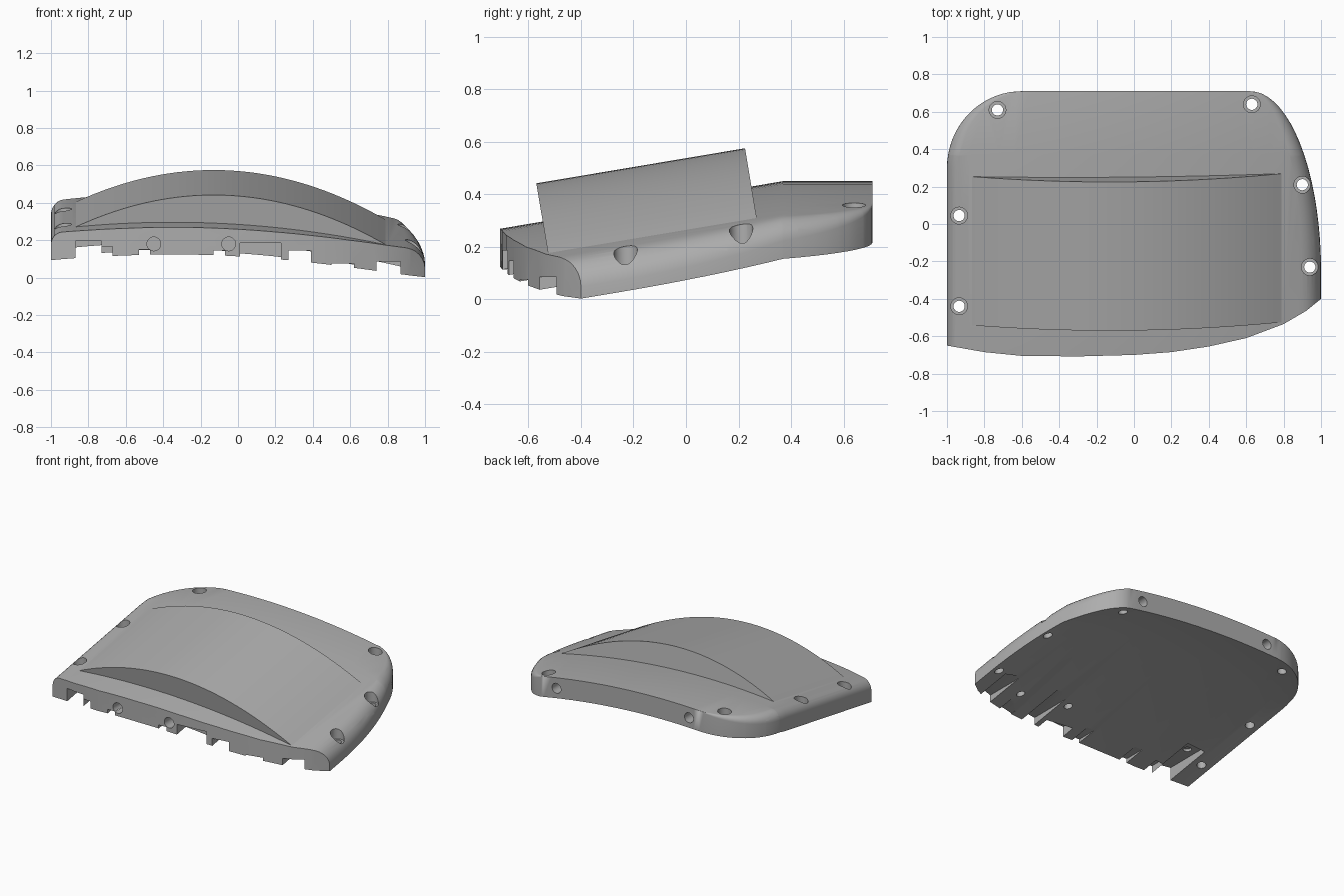
import bpy, bmesh, math
from mathutils import Vector, Matrix

old = bpy.data.objects.get("Cube")
if old:
    bpy.data.objects.remove(old, do_unlink=True)

grey = bpy.data.materials.new("plain_grey")
grey.use_nodes = True
colour = (0.42, 0.42, 0.42, 1)
grey.diffuse_color = colour
grey.node_tree.nodes["Principled BSDF"].inputs["Base Color"].default_value = colour

SLOPE, THICK = 0.168, 0.145


def top_height(x, y):
    """Arched across x, rising to the back, level behind the crease."""
    return 0.27 - 0.095 * (x + 0.35) ** 2 + SLOPE * (min(y, 0.37) + 0.7)


def make_object(name, bm):
    bmesh.ops.recalc_face_normals(bm, faces=bm.faces)
    mesh = bpy.data.meshes.new(name)
    bm.to_mesh(mesh)
    bm.free()
    mesh.materials.append(grey)
    obj = bpy.data.objects.new(name, mesh)
    bpy.context.collection.objects.link(obj)
    return obj


def loft(bm, rings):
    """Skin a list of closed point rings and cap both ends."""
    loops = [[bm.verts.new(p) for p in ring] for ring in rings]
    n = len(loops[0])
    for a, b in zip(loops, loops[1:]):
        for i in range(n):
            j = (i + 1) % n
            bm.faces.new((a[i], a[j], b[j], b[i]))
    bm.faces.new(loops[0])
    bm.faces.new(loops[-1])


def cut(target, bm):
    cutter = make_object("cutter", bm)
    cutter.hide_render = True
    mod = target.modifiers.new("cut", "BOOLEAN")
    mod.operation, mod.solver, mod.object = "DIFFERENCE", "EXACT", cutter
    bpy.context.view_layer.objects.active = target
    bpy.ops.object.modifier_apply(modifier=mod.name)
    bpy.data.objects.remove(cutter, do_unlink=True)


def cut_box(target, x0, x1, y1, z1):
    bm = bmesh.new()
    size = Vector((x1 - x0, y1 + 1, z1 + 0.5))
    mid = Vector(((x0 + x1) / 2, (y1 - 1) / 2, (z1 - 0.5) / 2))
    bmesh.ops.create_cube(bm, size=1, matrix=Matrix.Translation(mid) @ Matrix.Diagonal((*size, 1)))
    cut(target, bm)


def cut_cylinder(target, start, end, radius):
    bm = bmesh.new()
    axis = Vector(end) - Vector(start)
    place = Matrix.Translation((Vector(start) + Vector(end)) / 2)
    turn = axis.to_track_quat("Z", "Y").to_matrix().to_4x4()
    bmesh.ops.create_cone(bm, cap_ends=True, segments=24, radius1=radius, radius2=radius,
                          depth=axis.length, matrix=place @ turn)
    cut(target, bm)


def smooth(obj):
    bpy.ops.object.select_all(action="DESELECT")
    obj.select_set(True)
    bpy.context.view_layer.objects.active = obj
    bpy.ops.object.shade_smooth_by_angle(angle=math.radians(25))


# Cover outline with the fillet radius at each point
outline = [(1, -0.8, 0.1)]
for i in range(19):
    t = math.radians(i * 5)
    outline.append((0.62 + 0.38 * math.cos(t), -0.25 + 0.96 * math.sin(t), 0.1 * math.cos(t)))
for i in range(18, -1, -1):
    t = math.radians(i * 5)
    outline.append((-0.6 - 0.4 * math.cos(t), 0.3 + 0.41 * math.sin(t), 0.06 * math.cos(t)))
outline.append((-1, -0.8, 0.06))

# Flat slab with a rounded rim, sliced and then bent to the arched surface
rings = [[(x, y, 0) for x, y, r in outline]]
for k in range(7):
    t = math.radians(k * 15)
    ring = []
    for x, y, r in outline:
        inward = Vector((0, min(y, 0.2))) - Vector((x, y))
        p = Vector((x, y)) + inward.normalized() * r * (1 - math.cos(t))
        ring.append((p.x, p.y, THICK - r * (1 - math.sin(t))))
    rings.append(ring)
bm = bmesh.new()
loft(bm, rings)
bmesh.ops.remove_doubles(bm, verts=bm.verts, dist=0.0005)
planes = [((i * 0.08, 0, 0), (1, 0, 0)) for i in range(-12, 13)] + [((0, 0.37, 0), (0, 1, 0))]
for point, normal in planes:
    bmesh.ops.bisect_plane(bm, geom=bm.verts[:] + bm.edges[:] + bm.faces[:],
                           plane_co=point, plane_no=normal, dist=0.0001)
for v in bm.verts:
    v.co.z += top_height(v.co.x, v.co.y) - THICK
cover = make_object("cover_shell", bm)

# Bowed front edge
front = [(-1.2, -0.61), (-1, -0.65), (-0.8, -0.685), (-0.6, -0.705), (-0.3, -0.708), (0, -0.7),
         (0.2, -0.685), (0.4, -0.655), (0.6, -0.61), (0.8, -0.535), (0.92, -0.465), (1, -0.4),
         (1.2, -0.2), (1.2, -1.2), (-1.2, -1.2)]
bm = bmesh.new()
loft(bm, [[(x, y, z) for x, y in front] for z in (-0.5, 1)])
cut(cover, bm)

# Notches and recesses under the front edge: left, right, rear end, ceiling
for notch in [(-0.87, -0.73, -0.33, 0.195), (-0.73, -0.67, -0.58, 0.165),
              (-0.53, -0.47, -0.55, 0.15), (-0.13, -0.07, -0.55, 0.145),
              (0.01, 0.23, -0.6, 0.185), (0.27, 0.39, -0.3, 0.145),
              (0.5, 0.62, -0.5, 0.075), (0.74, 0.87, -0.25, 0.085)]:
    cut_box(cover, *notch)

# Round sockets in the front and back walls
for x in (-0.45, -0.05):
    cut_cylinder(cover, (x, -0.9, 0.18), (x, -0.6, 0.18), 0.037)
for x in (-0.52, 0.52):
    z = top_height(x, 0.7) - 0.075
    cut_cylinder(cover, (x, 0.6, z), (x, 0.9, z), 0.035)

# Blind holes underneath
for x in (-0.8, 0.2, 0.6):
    z = top_height(x, -0.42) - THICK
    cut_cylinder(cover, (x, -0.42, z - 0.1), (x, -0.42, z + 0.06), 0.028)

# Counterbored screw holes round the rim
for x, y in [(-0.73, 0.61), (0.63, 0.64), (0.9, 0.21), (0.94, -0.23), (-0.935, 0.045), (-0.935, -0.44)]:
    z = top_height(x, y)
    cut_cylinder(cover, (x, y, z - 0.4), (x, y, z + 0.2), 0.03)
    cut_cylinder(cover, (x, y, z - 0.06), (x, y, z + 0.3), 0.045)
smooth(cover)

# Raised arched hump with ends square to its sloping axis
steps = 40
xs = [-0.87 + 1.67 * i / steps for i in range(steps + 1)]
arch = [(x, 0.44 + 0.0437 * (x + 0.2) - 0.3137 * (x + 0.2) ** 2) for x in xs]
base = [(x, min(top_height(x, -0.55) - 0.04, z - 0.02)) for x, z in arch]
profile = arch + base[::-1]
bm = bmesh.new()
loft(bm, [[(x, -0.57 + SLOPE * (0.44 - z) + run, z + SLOPE * run) for x, z in profile]
          for run in (0, 0.795)])
smooth(make_object("raised_hump", bm))
